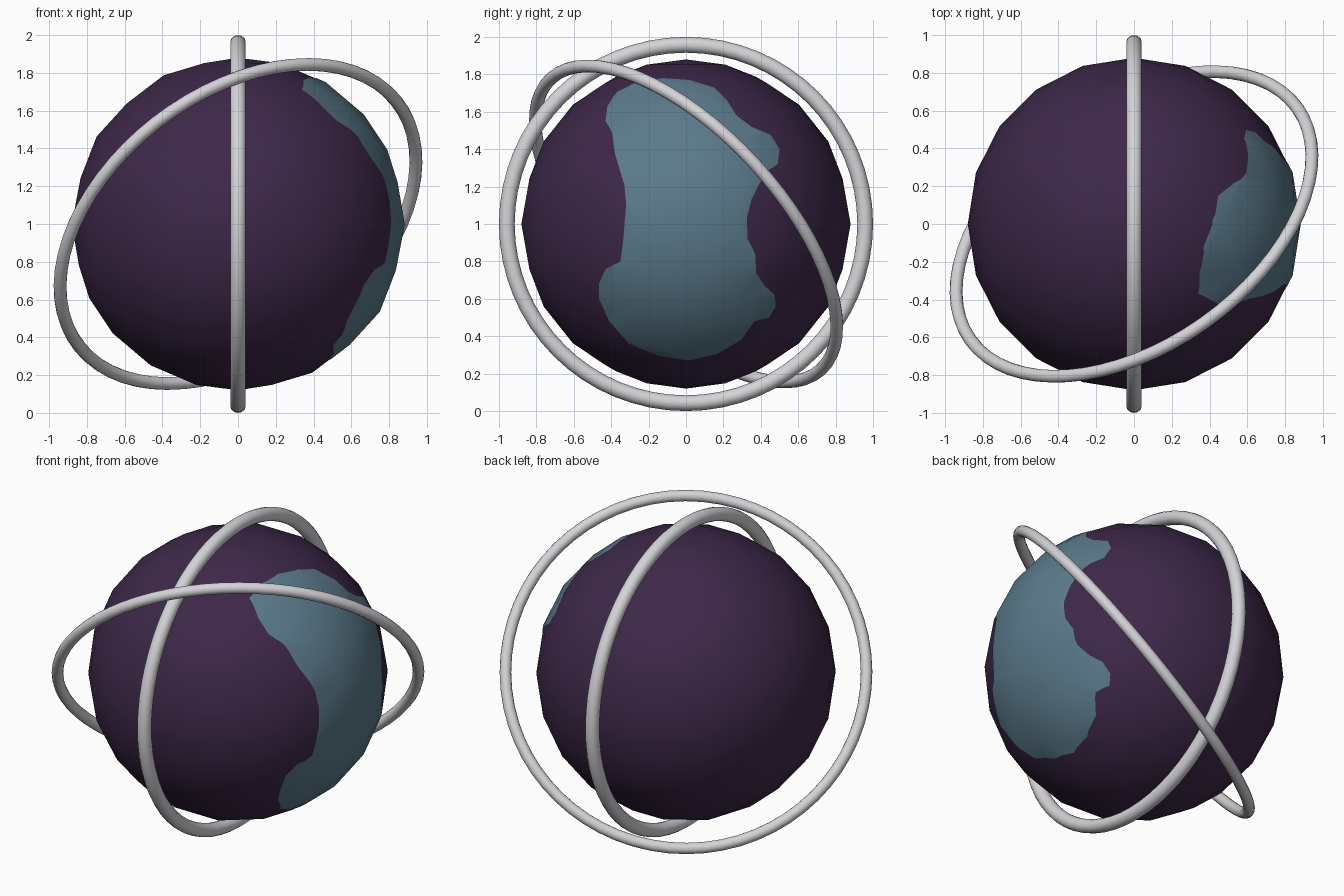
import bpy, bmesh
from mathutils import Vector

if "Cube" in bpy.data.objects:
    bpy.data.objects.remove(bpy.data.objects["Cube"])

CENTRE = Vector((0, 0, 1))


def material(name, rgb):
    m = bpy.data.materials.new(name)
    m.diffuse_color = (*rgb, 1)
    m.use_nodes = True
    m.node_tree.nodes["Principled BSDF"].inputs["Base Color"].default_value = m.diffuse_color
    return m


PURPLE = material("dark_purple", (0.048, 0.021, 0.067))
BLUE = material("slate_blue", (0.105, 0.195, 0.26))
SILVER = material("light_grey", (0.66, 0.66, 0.69))


def finish(name, mat):
    ob = bpy.context.object
    ob.name = name
    ob.data.materials.append(mat)
    bpy.ops.object.shade_smooth()
    return ob


def ball(name, radius, mat):
    bpy.ops.mesh.primitive_ico_sphere_add(subdivisions=3, radius=radius, location=CENTRE)
    return finish(name, mat)


def ring(name, normal, major, minor):
    rot = Vector(normal).to_track_quat('Z', 'Y').to_euler()
    bpy.ops.mesh.primitive_torus_add(major_segments=64, minor_segments=14, major_radius=major,
                                     minor_radius=minor, location=CENTRE, rotation=rot)
    return finish(name, SILVER)


# globe and the two crossing rings
ball("globe", 0.88, PURPLE)
ring("upright_ring", (1, 0, 0), 0.958, 0.042)
ring("tilted_ring", (-0.46, 0.65, 0.605), 1.061, 0.034)

# outline of the painted land on the +x side (y, z)
OUTLINE = [
    (-.25, 1.765), (-.12, 1.78), (.02, 1.77), (.15, 1.73), (.22, 1.66), (.27, 1.58),
    (.35, 1.52), (.455, 1.475), (.50, 1.40), (.49, 1.32), (.435, 1.285), (.39, 1.21),
    (.35, 1.13), (.325, 1.03), (.33, .92), (.37, .84), (.375, .74), (.42, .67),
    (.475, .62), (.48, .56), (.445, .50), (.365, .48), (.295, .38), (.165, .305),
    (.015, .27), (-.145, .295), (-.305, .36), (-.41, .48), (-.465, .60), (-.465, .68),
    (-.43, .76), (-.35, .80), (-.335, .92), (-.32, 1.11), (-.33, 1.21), (-.38, 1.375),
    (-.395, 1.49), (-.43, 1.55), (-.42, 1.63), (-.37, 1.71)]

# prism through the outline, used as a cutter
bm = bmesh.new()
face = bm.faces.new([bm.verts.new((0.1, y, z)) for y, z in OUTLINE])
ext = bmesh.ops.extrude_face_region(bm, geom=[face])
bmesh.ops.translate(bm, vec=(1.2, 0, 0),
                    verts=[g for g in ext["geom"] if isinstance(g, bmesh.types.BMVert)])
bmesh.ops.recalc_face_normals(bm, faces=bm.faces[:])
mesh = bpy.data.meshes.new("cutter")
bm.to_mesh(mesh)
bm.free()
cutter = bpy.data.objects.new("cutter", mesh)
bpy.context.collection.objects.link(cutter)
cutter.hide_render = True

# land: thin shell just above the globe, cut to the outline
land = ball("land_patch", 0.883, BLUE)
mod = land.modifiers.new("cut", 'BOOLEAN')
mod.operation, mod.solver, mod.object = 'INTERSECT', 'EXACT', cutter
bpy.ops.object.modifier_apply(modifier=mod.name)
bpy.data.objects.remove(cutter)

# keep only the outer surface of the land
bm = bmesh.new()
bm.from_mesh(land.data)
bm.normal_update()
inner = [f for f in bm.faces if f.normal.x < 0.1]
bmesh.ops.delete(bm, geom=inner, context='FACES')
for f in bm.faces:
    f.material_index = 0
    f.smooth = True
bm.to_mesh(land.data)
bm.free()
